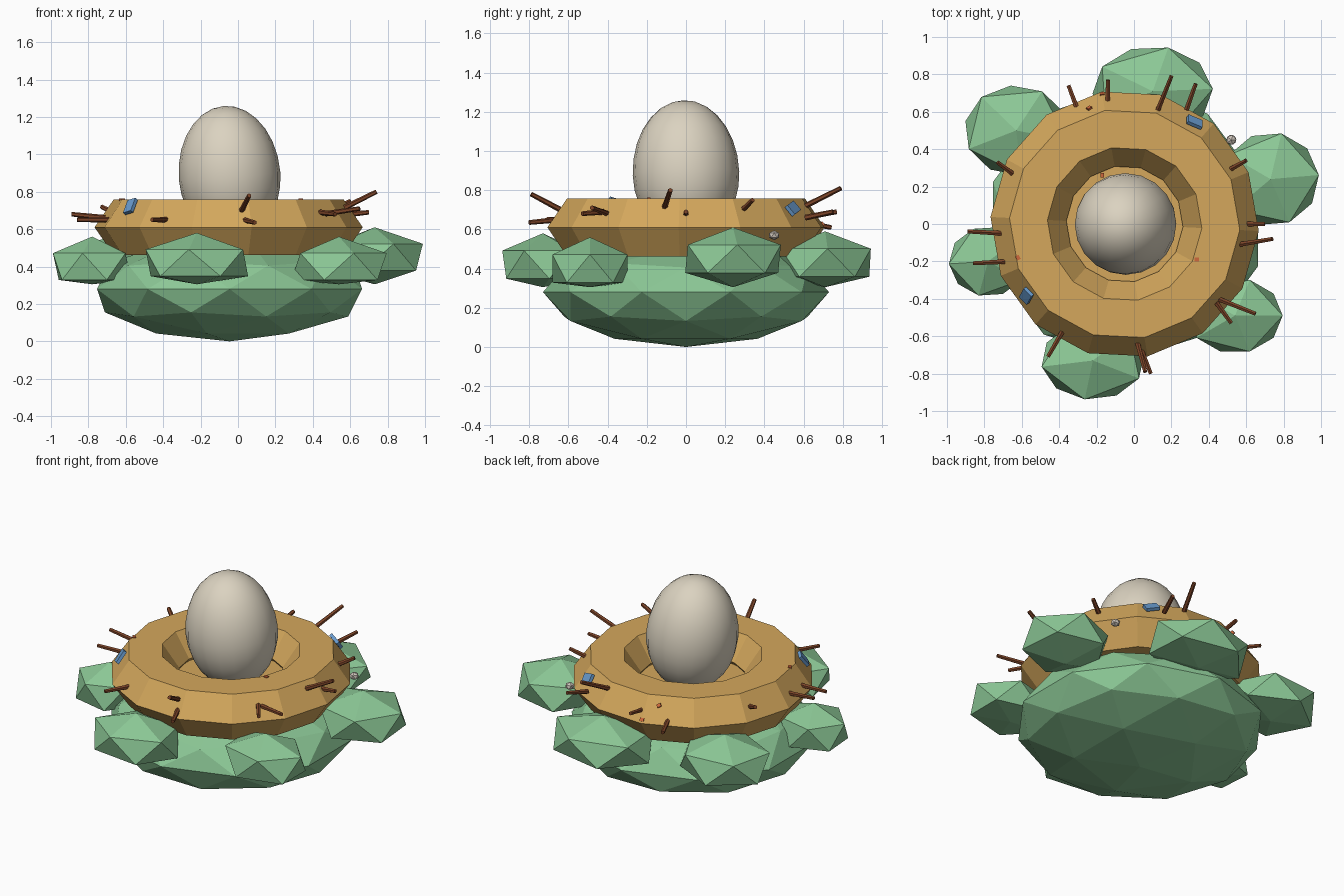
import bpy, bmesh, math
from mathutils import Vector, Matrix

if "Cube" in bpy.data.objects:
    bpy.data.objects.remove(bpy.data.objects["Cube"])

CX = -0.05                       # nest centre in x
RING, RR, RZ, NEST_Z = 0.515, 0.203, 0.17, 0.61


def material(name, rgb):
    m = bpy.data.materials.new(name)
    m.diffuse_color = (*rgb, 1)
    m.use_nodes = True
    m.node_tree.nodes["Principled BSDF"].inputs["Base Color"].default_value = m.diffuse_color
    return m


GREEN = material("leaf green", (0.262, 0.578, 0.305))
STRAW = material("straw", (0.66, 0.39, 0.108))
CREAM = material("egg cream", (0.71, 0.65, 0.53))
BROWN = material("twig brown", (0.21, 0.06, 0.022))
BLUE = material("scrap blue", (0.14, 0.33, 0.62))
RED = material("fleck orange", (0.62, 0.14, 0.045))
PALE = material("pebble pale", (0.62, 0.56, 0.50))


def finish(bm, name, mat, smooth=False):
    bmesh.ops.recalc_face_normals(bm, faces=bm.faces)
    me = bpy.data.meshes.new(name)
    bm.to_mesh(me)
    bm.free()
    me.materials.append(mat)
    for p in me.polygons:
        p.use_smooth = smooth
    ob = bpy.data.objects.new(name, me)
    bpy.context.collection.objects.link(ob)
    return ob


def ball(name, mat, loc, scale, turn=0.0, subdiv=1, floor=None):
    """Faceted ball, turned and squashed, optionally flattened underneath."""
    bm = bmesh.new()
    bmesh.ops.create_icosphere(bm, subdivisions=subdiv, radius=1)
    bm.transform(Matrix.Translation(loc) @ Matrix.Diagonal((*scale, 1))
                 @ Matrix.Rotation(math.radians(turn), 4, 'Z'))
    if floor is not None:
        for v in bm.verts:
            v.co.z = max(v.co.z, floor)
    return finish(bm, name, mat)


def nest_height(x, y):
    """Height of the upper nest surface below a point."""
    d = abs(math.hypot(x - CX, y) - RING)
    if d <= RR / 2:
        return NEST_Z + RZ * 0.866
    return NEST_Z + RZ * 0.866 * max(0, (RR - d) / (RR / 2))


# bush under the nest
ball("bush_base", GREEN, (-0.045, 0, 0.28), (0.745, 0.73, 0.28), subdiv=2)

# leaf clumps: x, y, half width, half depth, height of top, turn
clumps = [(-0.63, 0.50, 0.31, 0.27, 0.58, 60), (0.10, 0.71, 0.36, 0.27, 0.59, 75),
          (0.73, 0.24, 0.29, 0.28, 0.61, 5), (0.54, -0.49, 0.285, 0.225, 0.56, 0),
          (-0.22, -0.73, 0.31, 0.235, 0.58, 45), (-0.78, -0.20, 0.235, 0.21, 0.56, 40)]
for i, (x, y, rx, ry, top, turn) in enumerate(clumps):
    ball(f"leaf_clump_{i + 1}", GREEN, (x, y, top - 0.16), (rx, ry, 0.16), turn, floor=0.305)

# nest ring: hexagon section swept around in fourteen steps
bm = bmesh.new()
N, M = 14, 6
rows = []
for i in range(N):
    a = 2 * math.pi * i / N - math.radians(3)
    row = []
    for j in range(M):
        b = 2 * math.pi * j / M
        r = RING + RR * math.cos(b)
        row.append(bm.verts.new((CX + r * math.cos(a), r * math.sin(a), NEST_Z + RZ * math.sin(b))))
    rows.append(row)
for i in range(N):
    p, q = rows[i], rows[(i + 1) % N]
    for j in range(M):
        k = (j + 1) % M
        bm.faces.new((p[j], q[j], q[k], p[k]))
finish(bm, "nest_ring", STRAW)

# nest floor
bm = bmesh.new()
bmesh.ops.create_cone(bm, cap_ends=True, segments=N, radius1=0.33, radius2=0.33, depth=0.06,
                      matrix=Matrix.Translation((CX, 0, 0.56)))
finish(bm, "nest_floor", STRAW)

# egg: rounder below, longer above, leaning slightly
bm = bmesh.new()
bmesh.ops.create_uvsphere(bm, u_segments=20, v_segments=14, radius=1)
for v in bm.verts:
    v.co = Vector((v.co.x * 0.272, v.co.y * 0.272, v.co.z * (0.375 if v.co.z > 0 else 0.345)))
bm.transform(Matrix.Translation((-0.045, 0, 0.885)) @ Matrix.Rotation(math.radians(-5), 4, 'Y')
             @ Matrix.Rotation(math.radians(2), 4, 'X'))
finish(bm, "egg", CREAM, smooth=True)

# twigs: inner end, outer end
twigs = [((-0.29, 0.58, 0.64), (-0.35, 0.74, 0.61)), ((-0.14, 0.60, 0.66), (-0.14, 0.77, 0.69)),
         ((0.12, 0.59, 0.71), (0.20, 0.79, 0.81)), ((0.28, 0.61, 0.66), (0.33, 0.75, 0.69)),
         ((-0.65, 0.27, 0.68), (-0.73, 0.33, 0.72)), ((0.51, 0.29, 0.70), (0.60, 0.34, 0.75)),
         ((-0.70, -0.05, 0.66), (-0.89, -0.04, 0.68)), ((-0.67, -0.20, 0.65), (-0.86, -0.21, 0.65)),
         ((0.60, 0.00, 0.68), (0.70, 0.00, 0.69)), ((0.56, -0.11, 0.71), (0.74, -0.08, 0.80)),
         ((0.45, -0.40, 0.68), (0.65, -0.48, 0.71)), ((0.44, -0.42, 0.69), (0.52, -0.53, 0.68)),
         ((-0.38, -0.57, 0.65), (-0.46, -0.71, 0.65)), ((0.02, -0.64, 0.70), (0.06, -0.79, 0.78)),
         ((0.03, -0.65, 0.65), (0.09, -0.80, 0.635))]
for i, (a, b) in enumerate(twigs):
    a, b = Vector(a), Vector(b)
    bm = bmesh.new()
    bmesh.ops.create_cone(bm, cap_ends=True, segments=6, radius1=0.015, radius2=0.012,
                          depth=(b - a).length,
                          matrix=Matrix.Translation((a + b) / 2)
                          @ (b - a).to_track_quat('Z', 'Y').to_matrix().to_4x4())
    finish(bm, f"twig_{i + 1}", BROWN)


def chip(name, mat, x, y, size, turn, lift=0.0):
    """Small plate lying on the nest surface, tilted with its slope."""
    e = 0.004
    z = nest_height(x, y)
    n = Vector(((nest_height(x - e, y) - nest_height(x + e, y)) / (2 * e),
                (nest_height(x, y - e) - nest_height(x, y + e)) / (2 * e), 1)).normalized()
    bm = bmesh.new()
    bmesh.ops.create_cube(bm, size=1)
    bm.transform(Matrix.Translation(Vector((x, y, z)) + n * lift)
                 @ n.to_track_quat('Z', 'Y').to_matrix().to_4x4()
                 @ Matrix.Rotation(math.radians(turn), 4, 'Z') @ Matrix.Diagonal((*size, 1)))
    finish(bm, name, mat)


# blue scraps tucked into the rim
chip("blue_scrap_left", BLUE, -0.57, -0.38, (0.06, 0.085, 0.02), 15, 0.008)
chip("blue_scrap_right", BLUE, 0.32, 0.54, (0.085, 0.06, 0.02), 20, 0.008)

# tiny orange flecks
flecks = [(-0.17, 0.695), (-0.24, 0.62), (-0.24, 0.355), (-0.17, 0.26),
          (-0.62, -0.18), (-0.24, -0.335), (0.335, -0.19)]
for i, (x, y) in enumerate(flecks):
    chip(f"fleck_{i + 1}", RED, x, y, (0.025, 0.02, 0.012), 30 * i)

# pale pebble beside the nest
ball("pebble", PALE, (0.52, 0.45, 0.57), (0.03, 0.03, 0.025))
